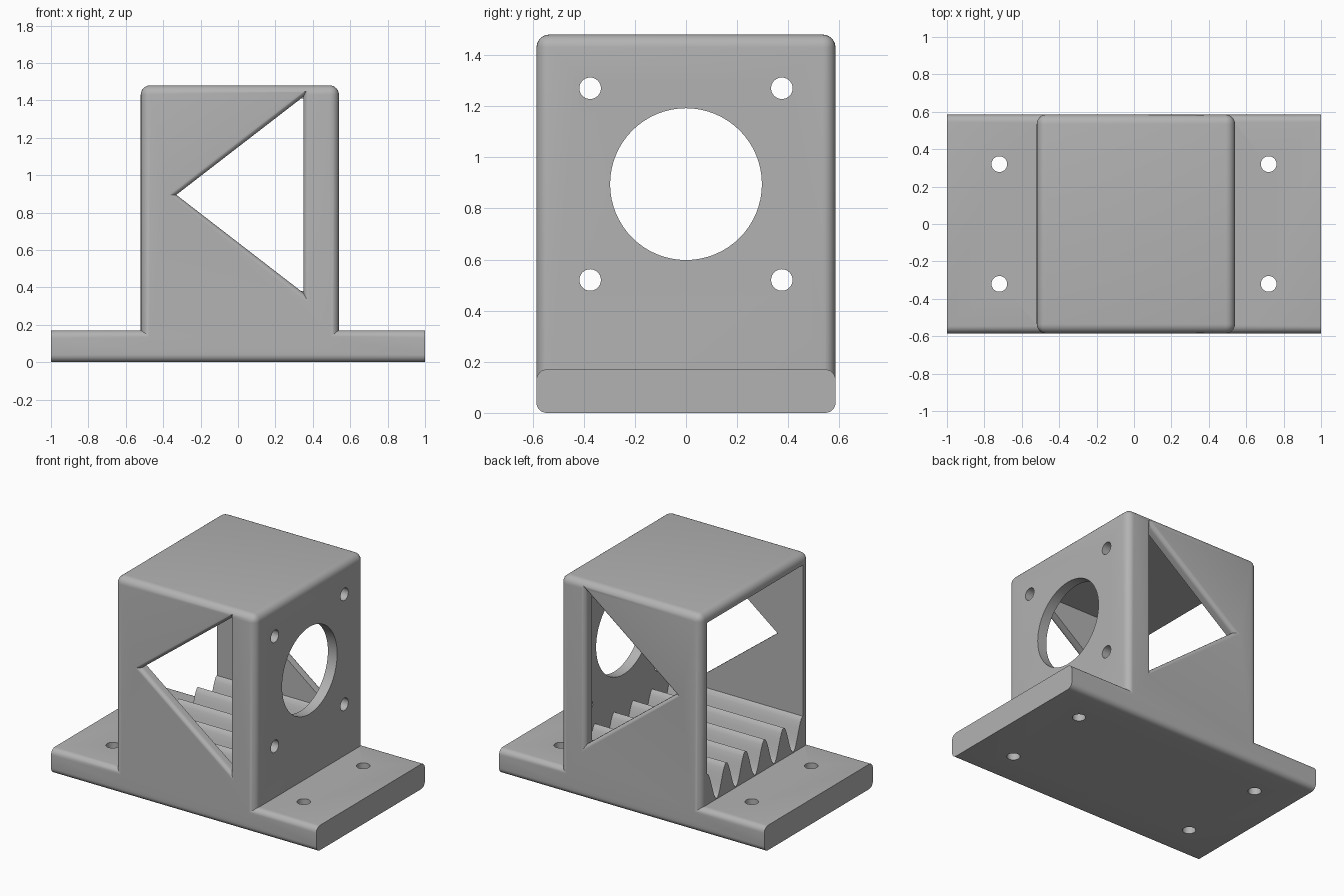
import bpy, bmesh, math
from mathutils import Vector

if "Cube" in bpy.data.objects:
    bpy.data.objects.remove(bpy.data.objects["Cube"])

grey = bpy.data.materials.new("plain_grey")
grey.diffuse_color = (0.45, 0.45, 0.45, 1)
grey.use_nodes = True
grey.node_tree.nodes["Principled BSDF"].inputs["Base Color"].default_value = grey.diffuse_color

HALF_Y, WALL = 0.585, 0.07
X0, X1, TOP = -0.52, 0.54, 1.48
BASE_H, MID_Z = 0.17, 0.895


def finish(name, bm):
    bmesh.ops.recalc_face_normals(bm, faces=bm.faces)
    me = bpy.data.meshes.new(name)
    bm.to_mesh(me)
    bm.free()
    me.materials.append(grey)
    ob = bpy.data.objects.new(name, me)
    bpy.context.collection.objects.link(ob)
    return ob


def rounded_box(name, lo, hi, radius, pick):
    """Box whose edges chosen by pick(direction, midpoint) are filleted."""
    bm = bmesh.new()
    bmesh.ops.create_cube(bm, size=1)
    for v in bm.verts:
        v.co = [l if c < 0 else h for c, l, h in zip(v.co, lo, hi)]
    edges = [e for e in bm.edges
             if pick(e.verts[0].co - e.verts[1].co, (e.verts[0].co + e.verts[1].co) / 2)]
    bmesh.ops.bevel(bm, geom=edges, offset=radius, segments=6, profile=0.5, affect='EDGES')
    return finish(name, bm)


def loft(name, rings):
    """Closed solid through rings of equal point count."""
    bm = bmesh.new()
    vs = [[bm.verts.new(p) for p in r] for r in rings]
    n = len(rings[0])
    for a, b in zip(vs, vs[1:]):
        for i in range(n):
            j = (i + 1) % n
            bm.faces.new((a[i], a[j], b[j], b[i]))
    bm.faces.new(vs[0])
    bm.faces.new(vs[-1])
    return finish(name, bm)


def circle(r, place, n=48):
    return [place(r * math.cos(2 * math.pi * i / n), r * math.sin(2 * math.pi * i / n))
            for i in range(n)]


def combine(target, other, op):
    mod = target.modifiers.new(op, 'BOOLEAN')
    mod.operation, mod.solver, mod.object = op, 'EXACT', other
    bpy.context.view_layer.objects.active = target
    bpy.ops.object.modifier_apply(modifier=mod.name)
    bpy.data.objects.remove(other)


# Base plate, rounded along its length, joined to the rounded housing
bracket = rounded_box("motor_bracket", (-1, -HALF_Y, 0), (1, HALF_Y, BASE_H), 0.04,
                      lambda d, m: abs(d.x) > 0.1)
housing = rounded_box("housing", (X0, -HALF_Y, 0.06), (X1, HALF_Y, TOP), 0.05,
                      lambda d, m: abs(d.z) > 0.1 or m.z > 1.4)
combine(bracket, housing, 'UNION')

# Cavity open on the left, with a wavy ribbed floor
inner = HALF_Y - WALL
steps = 80
profile = [(inner, TOP - WALL), (-inner, TOP - WALL)]
for i in range(steps + 1):
    t = i / steps
    profile.append((-inner + 2 * inner * t,
                    0.175 + 0.205 * (0.5 + 0.5 * math.cos(10 * math.pi * t))))
combine(bracket, loft("cavity", [[(x, y, z) for y, z in profile]
                                 for x in (X0 - 0.1, X1 - WALL)]), 'DIFFERENCE')

# Triangular side windows with filleted outer edges
tri = [Vector((-0.33, MID_Z)), Vector((0.35, MID_Z - 0.525)), Vector((0.35, MID_Z + 0.525))]


def grown_triangle(off, y):
    pts = []
    for i, p in enumerate(tri):
        a = (p - tri[i - 1]).normalized()
        b = (p - tri[(i + 1) % 3]).normalized()
        half = a.angle(b) / 2
        q = p + (a + b).normalized() * off / math.sin(half)
        pts.append((q.x, y, q.y))
    return pts


R = 0.03
for s in (-1, 1):
    rings = [grown_triangle(0, s * 0.48)]
    for i in range(7):
        a = math.pi / 2 * i / 6
        rings.append(grown_triangle(R * (1 - math.cos(a)), s * (HALF_Y - R + R * math.sin(a))))
    rings.append(grown_triangle(R, s * 0.7))
    combine(bracket, loft("window", rings), 'DIFFERENCE')

# Shaft opening and four screw holes in the right wall
holes = [(0, MID_Z, 0.297)] + [(y, MID_Z + z, 0.042)
                               for y in (-0.375, 0.375) for z in (-0.375, 0.375)]
for y, z, r in holes:
    rings = [circle(r, lambda u, v: (x, y + u, z + v), 64) for x in (0.42, 0.6)]
    combine(bracket, loft("wall_hole", rings), 'DIFFERENCE')

# Four mounting holes in the base plate
for x in (-0.72, 0.72):
    for y in (-0.32, 0.32):
        rings = [circle(0.042, lambda u, v: (x + u, y + v, z)) for z in (-0.1, 0.3)]
        combine(bracket, loft("base_hole", rings), 'DIFFERENCE')

bpy.ops.object.select_all(action='DESELECT')
bracket.select_set(True)
bpy.context.view_layer.objects.active = bracket
bpy.ops.object.shade_smooth_by_angle(angle=math.radians(30))
